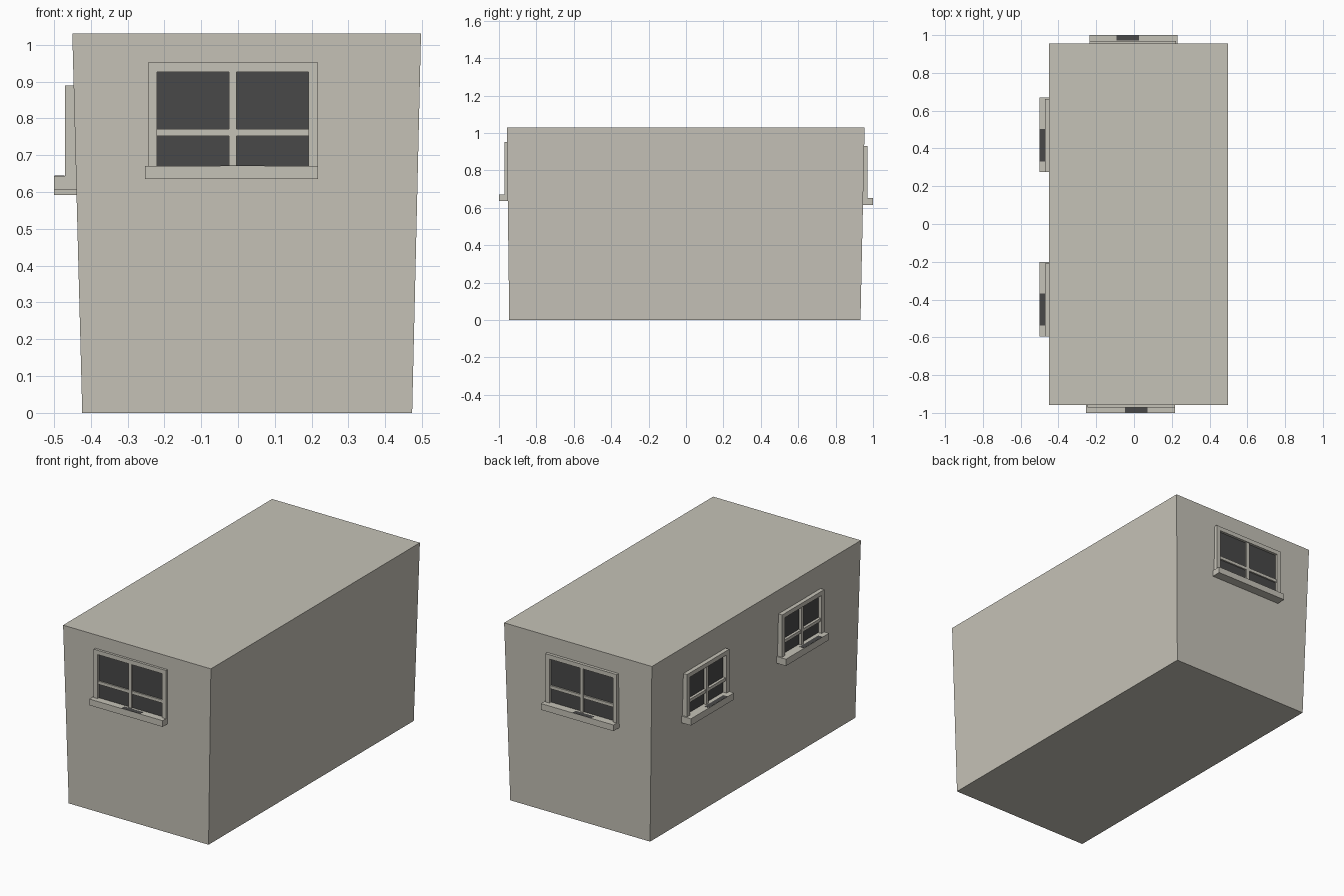
import bpy, bmesh
from mathutils import Vector

if "Cube" in bpy.data.objects:
    bpy.data.objects.remove(bpy.data.objects["Cube"])


def material(name, rgb):
    m = bpy.data.materials.new(name)
    m.diffuse_color = (*rgb, 1)
    m.use_nodes = True
    m.node_tree.nodes["Principled BSDF"].inputs["Base Color"].default_value = m.diffuse_color
    return m


PLASTER = material("plaster", (0.56, 0.54, 0.475))
GLASS = material("dark_glass", (0.066, 0.066, 0.066))


def hexa(name, corners, mat):
    """Six-sided solid from 4 bottom and 4 top corners."""
    bm = bmesh.new()
    v = [bm.verts.new(c) for c in corners]
    bm.faces.new(v[3::-1])
    bm.faces.new(v[4:])
    for i in range(4):
        j = (i + 1) % 4
        bm.faces.new((v[i], v[j], v[j + 4], v[i + 4]))
    bmesh.ops.recalc_face_normals(bm, faces=bm.faces)
    me = bpy.data.meshes.new(name)
    bm.to_mesh(me)
    bm.free()
    me.materials.append(mat)
    ob = bpy.data.objects.new(name, me)
    bpy.context.collection.objects.link(ob)


def ring(x0, x1, y0, y1, z):
    return [(x0, y0, z), (x1, y0, z), (x1, y1, z), (x0, y1, z)]


# main block, slightly wider at the top
hexa("building_block", ring(-0.423, 0.473, -0.945, 0.933, 0)
     + ring(-0.45, 0.497, -0.958, 0.955, 1.03), PLASTER)


def window(name, centre, right, out, width, z0, height, sill_h, wall, glass,
           bar, frame, sill, spill):
    """Window seen from outside: u runs right, d is distance outwards."""
    right, out = Vector(right), Vector(out)

    def part(label, u0, u1, za, zb, d0, d1, mat=PLASTER):
        def level(z):
            return [right * (centre + u) + out * d + Vector((0, 0, z))
                    for u, d in ((u0, d0), (u1, d0), (u1, d1), (u0, d1))]
        hexa(name + "_" + label, level(za) + level(zb), mat)

    h = width / 2
    zs, zt, t = z0 + sill_h, z0 + height, 0.025
    left = -h + 0.008
    mid = (left + h) / 2
    zb = zs + (zt - t - zs) * 0.355
    part("sill", -h, h, z0, zs, wall, sill)
    part("frame_left", left, left + t, zs, zt, wall, frame)
    part("frame_right", h - t, h, zs, zt, wall, frame)
    part("frame_top", left + t, h - t, zt - t, zt, wall, frame)
    part("upright_bar", mid - 0.01, mid + 0.01, zs, zt - t, wall, bar)
    part("cross_bar", left + t, h - t, zb - 0.009, zb + 0.009, wall, bar - 0.001)
    part("glass", left + t, h - t, zs, zt - t, wall, glass, GLASS)
    # dark patch on the sill
    part("sill_patch", -0.03, spill, zs - 0.001, zs + 0.001, frame + 0.001, sill - 0.001, GLASS)


window("front_window", -0.018, (1, 0, 0), (0, -1, 0), 0.47, 0.635, 0.316, 0.036,
       0.94, 0.9585, 0.967, 0.971, 1.0, 0.09)
window("back_window", 0.0025, (-1, 0, 0), (0, 1, 0), 0.465, 0.615, 0.316, 0.036,
       0.93, 0.955, 0.965, 0.97, 1.0, 0.09)
# two windows on the left wall
for label, y, z in (("left_rear_window", 0.472, 0.592), ("left_front_window", -0.398, 0.605)):
    window(label, -y, (0, -1, 0), (-1, 0, 0), 0.394, z, 0.284, 0.039,
           0.43, 0.4485, 0.465, 0.47, 0.5, 0.14)

# centre convention: 'right' carries the sign, so the back and left centres are negated along it
